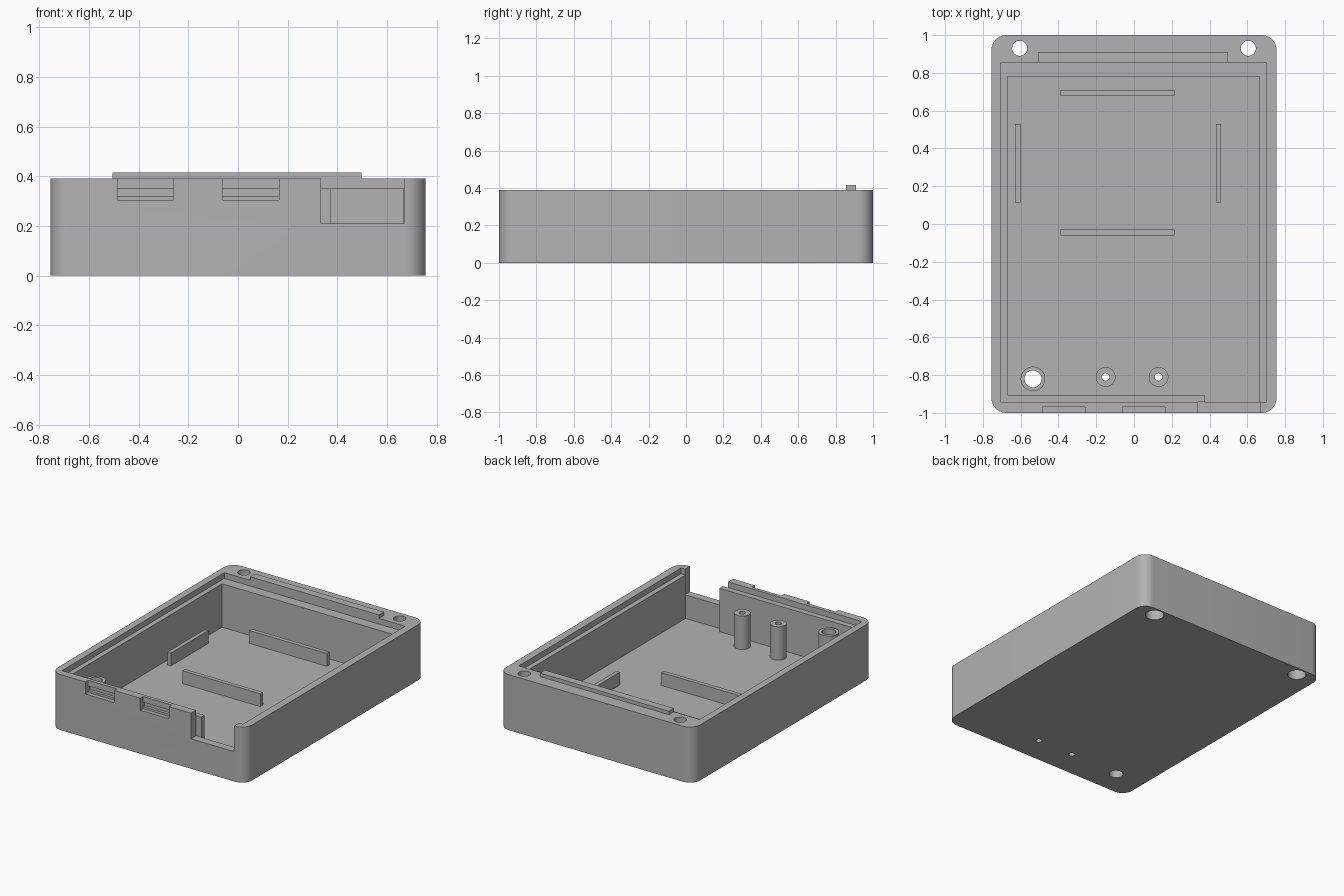
import bpy
import bmesh
from mathutils import Matrix, Vector

if "Cube" in bpy.data.objects:
    bpy.data.objects.remove(bpy.data.objects["Cube"], do_unlink=True)

grey = bpy.data.materials.new("mid_grey")
grey.use_nodes = True
grey.diffuse_color = (0.45, 0.45, 0.45, 1)
grey.node_tree.nodes["Principled BSDF"].inputs["Base Color"].default_value = grey.diffuse_color


def finish(name, bm):
    mesh = bpy.data.meshes.new(name)
    bm.to_mesh(mesh)
    bm.free()
    mesh.materials.append(grey)
    obj = bpy.data.objects.new(name, mesh)
    bpy.context.collection.objects.link(obj)
    return obj


def box(name, x, y, z, radius=0):
    """Box from (min, max) ranges, with optional rounded upright edges."""
    bm = bmesh.new()
    size = [r[1] - r[0] for r in (x, y, z)]
    mid = Vector([(r[0] + r[1]) / 2 for r in (x, y, z)])
    bmesh.ops.create_cube(bm, size=1, matrix=Matrix.Translation(mid) @ Matrix.Diagonal((*size, 1)))
    if radius:
        upright = [e for e in bm.edges if abs(e.verts[0].co.z - e.verts[1].co.z) > 0.1]
        bmesh.ops.bevel(bm, geom=upright, offset=radius, segments=10, profile=0.5, affect='EDGES')
    return finish(name, bm)


def cylinder(name, x, y, radius, z):
    bm = bmesh.new()
    bmesh.ops.create_cone(bm, cap_ends=True, segments=40, radius1=radius, radius2=radius,
                          depth=z[1] - z[0], matrix=Matrix.Translation((x, y, sum(z) / 2)))
    return finish(name, bm)


def cut(target, cutter):
    """Subtract the cutter, then discard it."""
    cutter.hide_render = True
    mod = target.modifiers.new("cut", 'BOOLEAN')
    mod.operation, mod.solver, mod.object = 'DIFFERENCE', 'EXACT', cutter
    bpy.ops.object.select_all(action='DESELECT')
    bpy.context.view_layer.objects.active = target
    target.select_set(True)
    bpy.ops.object.modifier_apply(modifier=mod.name)
    bpy.data.objects.remove(cutter, do_unlink=True)


FLOOR, LEDGE, TOP = 0.045, 0.35, 0.39
OVER = 0.6   # height safely above every part

# Tray with a lid rebate and a deep cavity
tray = box("tray", (-0.755, 0.755), (-1, 1), (0, TOP), radius=0.08)
cut(tray, box("lid_rebate", (-0.705, 0.7), (-0.945, 0.855), (LEDGE, OVER)))
cut(tray, box("cavity", (-0.67, 0.665), (-0.905, 0.78), (FLOOR, OVER)))

# Port opening in the front wall, with its inner relief
cut(tray, box("port", (0.335, 0.67), (-1.1, -0.943), (0.21, OVER)))
cut(tray, box("port_relief", (0.375, 0.665), (-0.945, -0.8), (FLOOR, OVER)))

# Two latch notches with a deeper groove across each
for x in ((-0.485, -0.26), (-0.06, 0.165)):
    cut(tray, box("latch_notch", x, (-1.1, -0.97), (0.305, OVER)))
    cut(tray, box("latch_groove", x, (-1.1, -0.95), (0.32, LEDGE)))

# Rear corner screw holes, counterbored from below
for x in (-0.605, 0.605):
    cut(tray, cylinder("screw_hole", x, 0.93, 0.04, (-0.1, OVER)))
    cut(tray, cylinder("counterbore", x, 0.93, 0.06, (-0.1, 0.25)))

# Hollow posts: x, y, outer radius, hole radius, top
smooth = [tray]
for name, x, y, outer, hole, top in (("screw_post", -0.535, -0.82, 0.065, 0.045, 0.32),
                                     ("left_standoff", 0.13, -0.81, 0.052, 0.02, 0.28),
                                     ("right_standoff", -0.15, -0.81, 0.052, 0.02, 0.28)):
    post = cylinder(name, x, y, outer, (FLOOR - 0.02, top))
    for part in (post, tray):
        cut(part, cylinder("bore", x, y, hole, (-0.1, OVER)))
    smooth.append(post)

# Ribs standing on the floor
rib_z = (FLOOR - 0.01, 0.135)
for name, y in (("rear_rib", 0.68), ("middle_rib", -0.06)):
    box(name, (-0.39, 0.215), (y, y + 0.03), rib_z)
for name, x in (("right_rib", -0.63), ("left_rib", 0.433)):
    box(name, (x, x + 0.028), (0.115, 0.53), rib_z)

# Raised locating rail on the rear rim
box("rear_rail", (-0.505, 0.497), (0.855, 0.91), (TOP - 0.01, 0.415))

# Smooth the curved walls, keeping edges crisp
bpy.ops.object.select_all(action='DESELECT')
for obj in smooth:
    obj.select_set(True)
bpy.context.view_layer.objects.active = tray
bpy.ops.object.shade_smooth_by_angle()
